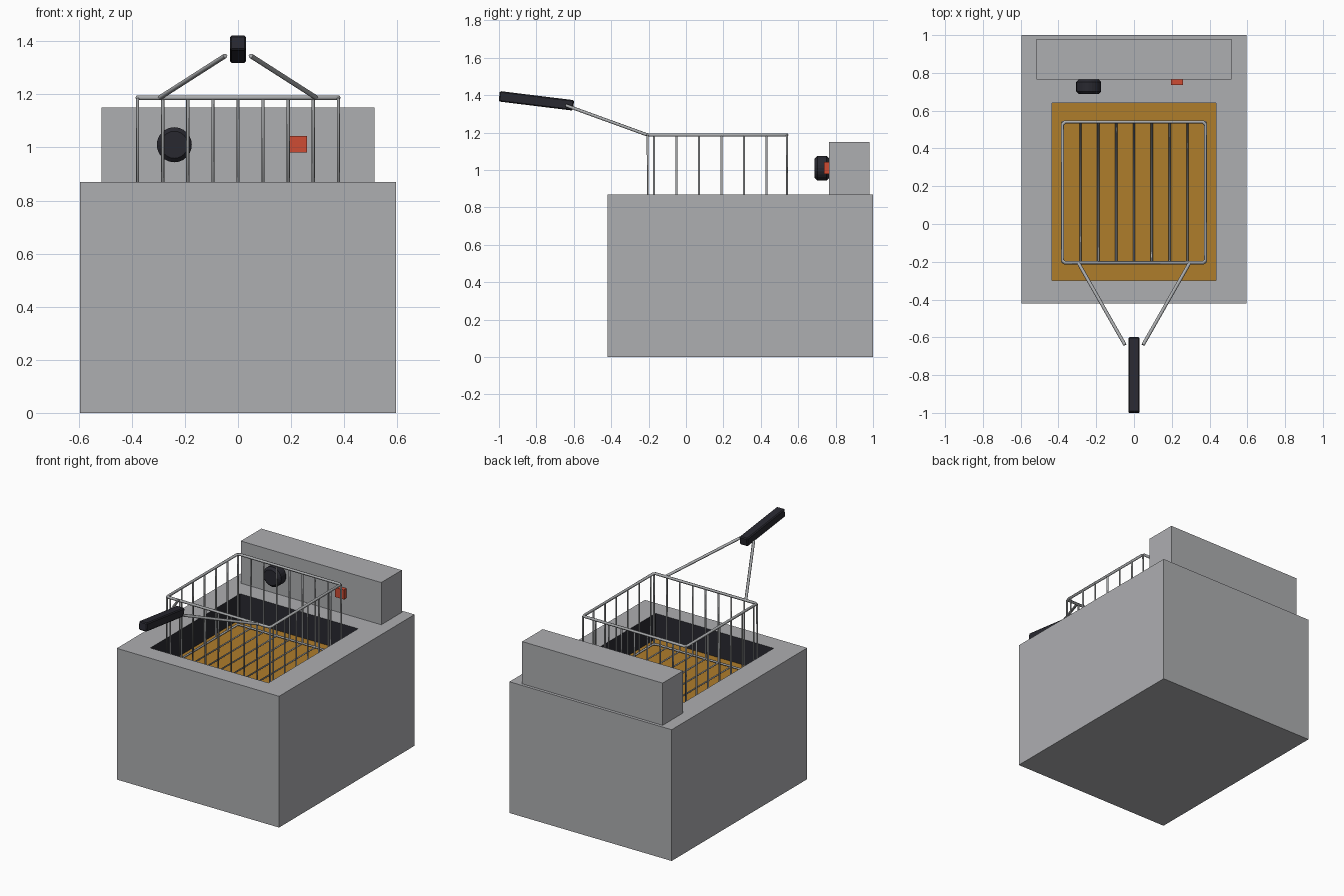
import bpy, bmesh, math
from mathutils import Vector

if "Cube" in bpy.data.objects:
    bpy.data.objects.remove(bpy.data.objects["Cube"], do_unlink=True)


def material(name, rgb):
    m = bpy.data.materials.new(name)
    m.use_nodes = True
    m.diffuse_color = (*rgb, 1)
    bsdf = next(n for n in m.node_tree.nodes if n.type == 'BSDF_PRINCIPLED')
    bsdf.inputs["Base Color"].default_value = (*rgb, 1)
    return m


STEEL = material("steel grey", (0.42, 0.425, 0.44))
WIRE = material("wire grey", (0.40, 0.41, 0.42))
DARK = material("dark plastic", (0.022, 0.022, 0.03))
OIL = material("golden oil", (0.43, 0.205, 0.024))
RED = material("red", (0.62, 0.072, 0.034))


def finish(name, bm, *mats):
    mesh = bpy.data.meshes.new(name)
    bm.to_mesh(mesh)
    bm.free()
    ob = bpy.data.objects.new(name, mesh)
    bpy.context.collection.objects.link(ob)
    for m in mats:
        mesh.materials.append(m)
    return ob


def box_mesh(lo, hi):
    lo, hi = Vector(lo), Vector(hi)
    bm = bmesh.new()
    bmesh.ops.create_cube(bm, size=1)
    for v in bm.verts:
        v.co = (lo + hi) / 2 + v.co * (hi - lo)
    return bm


def bevel(ob, width):
    mod = ob.modifiers.new("Bevel", 'BEVEL')
    mod.width = width
    mod.segments = 1
    mod.limit_method = 'ANGLE'
    return ob


def wires(name, paths, radius, cyclic=False):
    """Round wires along straight paths, turned into one mesh."""
    cu = bpy.data.curves.new(name, 'CURVE')
    cu.dimensions = '3D'
    cu.bevel_depth = radius
    cu.bevel_resolution = 1
    cu.use_fill_caps = True
    for pts in paths:
        sp = cu.splines.new('POLY')
        sp.points.add(len(pts) - 1)
        sp.use_cyclic_u = cyclic
        for p, co in zip(sp.points, pts):
            p.co = (*co, 1)
    tmp = bpy.data.objects.new(name, cu)
    bpy.context.collection.objects.link(tmp)
    bpy.context.view_layer.update()
    mesh = bpy.data.meshes.new_from_object(tmp.evaluated_get(bpy.context.evaluated_depsgraph_get()))
    bpy.data.objects.remove(tmp, do_unlink=True)
    mesh.materials.clear()
    mesh.materials.append(WIRE)
    ob = bpy.data.objects.new(name, mesh)
    bpy.context.collection.objects.link(ob)
    for poly in mesh.polygons:
        poly.use_smooth = True
    return ob


# Housing: a box whose top is inset and sunk into a dark well
TOP, WELL = 0.87, 0.66
bm = box_mesh((-0.595, -0.42, 0), (0.595, 1.0, TOP))
top = max(bm.faces, key=lambda f: f.calc_center_median().z)
bmesh.ops.inset_region(bm, faces=[top], thickness=0.1)
for v in top.verts:
    v.co.x = math.copysign(0.433, v.co.x)
    v.co.y = 0.64 if v.co.y > 0.29 else -0.30
new = bmesh.ops.extrude_discrete_faces(bm, faces=[top])["faces"][0]
for v in new.verts:
    v.co.z = WELL
for f in bm.faces:
    c = f.calc_center_median()
    f.material_index = int(abs(c.x) < 0.45 and -0.31 < c.y < 0.65 and WELL - 0.01 < c.z < TOP - 0.01)
finish("housing", bm, STEEL, DARK)

# Oil surface
finish("oil", box_mesh((-0.433, -0.30, WELL), (0.433, 0.64, 0.70)), OIL)

# Control panel with dial and switch
finish("control_panel", box_mesh((-0.515, 0.765, TOP), (0.515, 0.98, 1.15)), STEEL)
finish("power_switch", box_mesh((0.195, 0.737, 0.98), (0.26, 0.77, 1.043)), RED)
bm = bmesh.new()
bmesh.ops.create_cone(bm, cap_ends=True, segments=24, radius1=0.066, radius2=0.066, depth=0.08)
dial = bevel(finish("dial", bm, DARK), 0.015)
dial.rotation_euler.x = math.pi / 2
dial.location = (-0.24, 0.727, 1.01)

# Basket rims, with clipped corners
X, Y0, Y1, RIM, BASE = 0.378, -0.205, 0.54, 1.187, 0.72
C = 0.012


def ring(z):
    return [(-X + C, Y0, z), (X - C, Y0, z), (X, Y0 + C, z), (X, Y1 - C, z),
            (X - C, Y1, z), (-X + C, Y1, z), (-X, Y1 - C, z), (-X, Y0 + C, z)]


wires("basket_rim", [ring(RIM)], 0.009, True)
wires("basket_base_rim", [ring(BASE)], 0.007, True)

# Basket bars: U-shaped wires front to back, uprights on both sides
xs = [X * i / 4 for i in range(-4, 5)]
wires("basket_long_bars", [[(x, Y0, RIM), (x, Y0, BASE), (x, Y1, BASE), (x, Y1, RIM)] for x in xs], 0.006)
ys = [-0.17 + 0.12 * k for k in range(6)]
wires("basket_side_bars", [[(s * X, y, RIM), (s * X, y, BASE)] for s in (-1, 1) for y in ys], 0.006)

# Handle arms and grip
wires("handle_arms", [[(s * 0.295, Y0, RIM), (s * 0.048, -0.64, 1.345)] for s in (-1, 1)], 0.009)
grip = bevel(finish("handle_grip", box_mesh((-0.03, -0.2, -0.028), (0.03, 0.2, 0.028)), DARK), 0.006)
grip.location = (0, -0.8, 1.37)
grip.rotation_euler.x = math.radians(-7)
